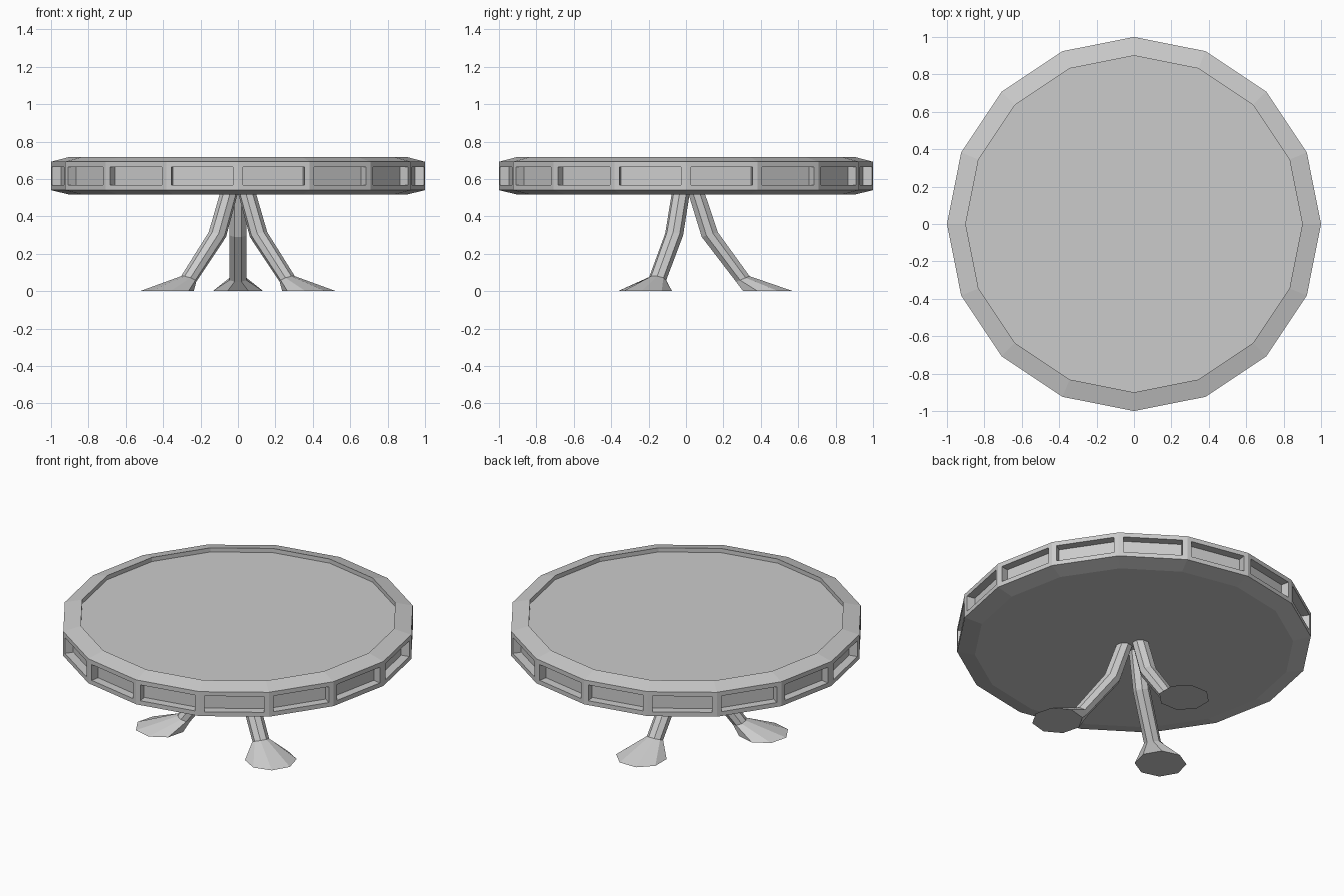
import bpy, bmesh
from math import cos, sin, pi, radians
from mathutils import Vector

if "Cube" in bpy.data.objects:
    bpy.data.objects.remove(bpy.data.objects["Cube"])


def make_object(name, bm):
    bmesh.ops.recalc_face_normals(bm, faces=bm.faces)
    mesh = bpy.data.meshes.new(name)
    bm.to_mesh(mesh)
    bm.free()
    ob = bpy.data.objects.new(name, mesh)
    bpy.context.collection.objects.link(ob)
    return ob


def loft(bm, rings):
    """Skin a list of point rings and cap both ends; returns the bands of faces."""
    loops = [[bm.verts.new(p) for p in ring] for ring in rings]
    n = len(loops[0])
    bands = []
    for a, b in zip(loops, loops[1:]):
        bands.append([bm.faces.new((a[i], a[(i + 1) % n], b[(i + 1) % n], b[i]))
                      for i in range(n)])
    bm.faces.new(loops[0])
    bm.faces.new(loops[-1])
    return bands


# Table top: 16-sided drum with bevelled rims, sunken top and recessed side panels
SIDES = 16
profile = [(0.90, 0.516), (1.0, 0.54), (1.0, 0.692), (0.90, 0.718), (0.90, 0.692)]
bm = bmesh.new()
bands = loft(bm, [[(r * cos(2 * pi * i / SIDES), r * sin(2 * pi * i / SIDES), z)
                   for i in range(SIDES)] for r, z in profile])
bmesh.ops.recalc_face_normals(bm, faces=bm.faces)
panels = bands[1]
bmesh.ops.inset_individual(bm, faces=panels, thickness=0.027, use_even_offset=True)
bm.normal_update()
# Sink each panel with its own walls
sunk = bmesh.ops.extrude_discrete_faces(bm, faces=panels)["faces"]
bm.normal_update()
for f in sunk:
    shift = Vector((f.normal.x, f.normal.y, 0)) * -0.05
    bmesh.ops.translate(bm, verts=f.verts, vec=shift)
make_object("table_top", bm)

# Legs: octagonal sections given as (inner r, inner z), (outer r, outer z), half width
sections = [((0.01, 0.53), (0.098, 0.53), 0.045),
            ((0.084, 0.29), (0.17, 0.315), 0.045),
            ((0.268, 0.05), (0.34, 0.08), 0.045),
            ((0.305, 0.0), (0.572, 0.0), 0.135)]


def leg(name, angle):
    out = Vector((cos(angle), sin(angle), 0))
    side = Vector((-sin(angle), cos(angle), 0))
    rings = []
    for (r0, z0), (r1, z1), w in sections:
        p0 = out * r0 + Vector((0, 0, z0))
        p1 = out * r1 + Vector((0, 0, z1))
        mid, half = (p0 + p1) / 2, (p1 - p0) / 2
        ring = []
        for k in range(8):
            a = pi / 8 + k * pi / 4
            ring.append(mid + (half * cos(a) + side * w * sin(a)) / cos(pi / 8))
        rings.append(ring)
    bm = bmesh.new()
    loft(bm, rings)
    make_object(name, bm)


for name, deg in (("back_leg", 90), ("front_left_leg", 210), ("front_right_leg", 330)):
    leg(name, radians(deg))
